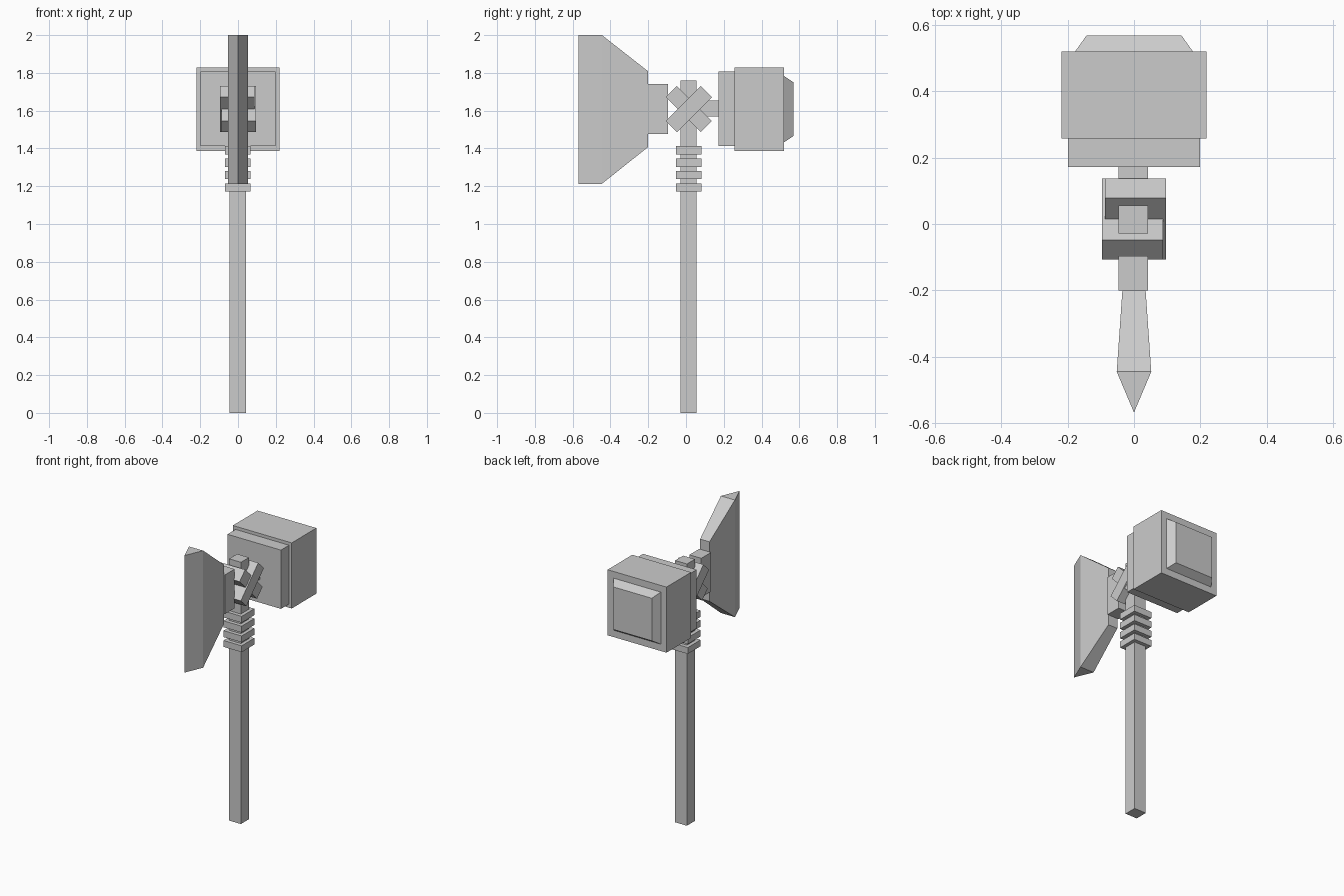
import bpy, math
from mathutils import Matrix, Vector

if "Cube" in bpy.data.objects:
    bpy.data.objects.remove(bpy.data.objects["Cube"])


def mesh_object(name, verts, faces):
    mesh = bpy.data.meshes.new(name)
    mesh.from_pydata(verts, [], faces)
    obj = bpy.data.objects.new(name, mesh)
    bpy.context.collection.objects.link(obj)
    return obj


def loft(name, sections):
    """Join rectangular sections (y, x0, x1, z0, z1), listed from -y to +y, and cap the ends."""
    verts, faces = [], []
    for y, x0, x1, z0, z1 in sections:
        verts += [(x0, y, z0), (x1, y, z0), (x1, y, z1), (x0, y, z1)]
    for s in range(len(sections) - 1):
        a = 4 * s
        for i in range(4):
            j = (i + 1) % 4
            faces.append((a + j, a + i, a + 4 + i, a + 4 + j))
    n = len(verts)
    faces += [(0, 1, 2, 3), (n - 1, n - 2, n - 3, n - 4)]
    return mesh_object(name, verts, faces)


def box(name, x, y, z):
    return loft(name, [(y[0], *x, *z), (y[1], *x, *z)])


CZ = 1.608             # height of the head's axis
SHAFT_X = (-0.046, 0.042)

# Shaft and grip rings
box("handle", SHAFT_X, (-0.029, 0.056), (0, 1.76))
for i in range(4):
    z = 1.171 + i * 0.066
    box(f"handle_ring_{i + 1}", (-0.07, 0.065), (-0.054, 0.081), (z, z + 0.043))

# Crossed bindings, slightly offset in x from each other
for name, x, angle in (("binding_rising", (-0.087, 0.096), 45),
                       ("binding_falling", (-0.096, 0.087), -45)):
    bar = box(name, x, (-0.131, 0.131), (-0.0415, 0.0415))
    bar.data.transform(Matrix.Translation(Vector((0, 0.015, CZ)))
                       @ Matrix.Rotation(math.radians(angle), 4, 'X'))

# Axe side: neck and a blade that narrows to a vertical cutting edge
box("axe_neck", SHAFT_X, (-0.20, -0.096), (1.477, 1.74))
profile = [(-0.20, 0.035, 1.408, 1.808), (-0.445, 0.052, 1.213, 2.0)]
verts = []
for y, w, z0, z1 in profile:
    verts += [(-w, y, z0), (w, y, z0), (w, y, z1), (-w, y, z1)]
verts += [(0, -0.568, 1.213), (0, -0.568, 2.0)]
mesh_object("axe_blade", verts, [
    (3, 2, 1, 0),
    (0, 1, 5, 4), (1, 2, 6, 5), (2, 3, 7, 6), (3, 0, 4, 7),
    (4, 5, 8), (6, 7, 9), (5, 6, 9, 8), (7, 4, 8, 9)])

# Hammer side: neck, collar, block and bevelled striking face
box("hammer_neck", SHAFT_X, (0.05, 0.172), (1.568, 1.655))
box("hammer_collar", (-0.199, 0.199), (0.172, 0.258), (1.412, 1.807))
box("hammer_block", (-0.219, 0.219), (0.258, 0.52), (1.387, 1.828))
loft("hammer_face", [(0.52, -0.177, 0.177, CZ - 0.175, CZ + 0.175),
                     (0.568, -0.143, 0.143, CZ - 0.143, CZ + 0.143)])
